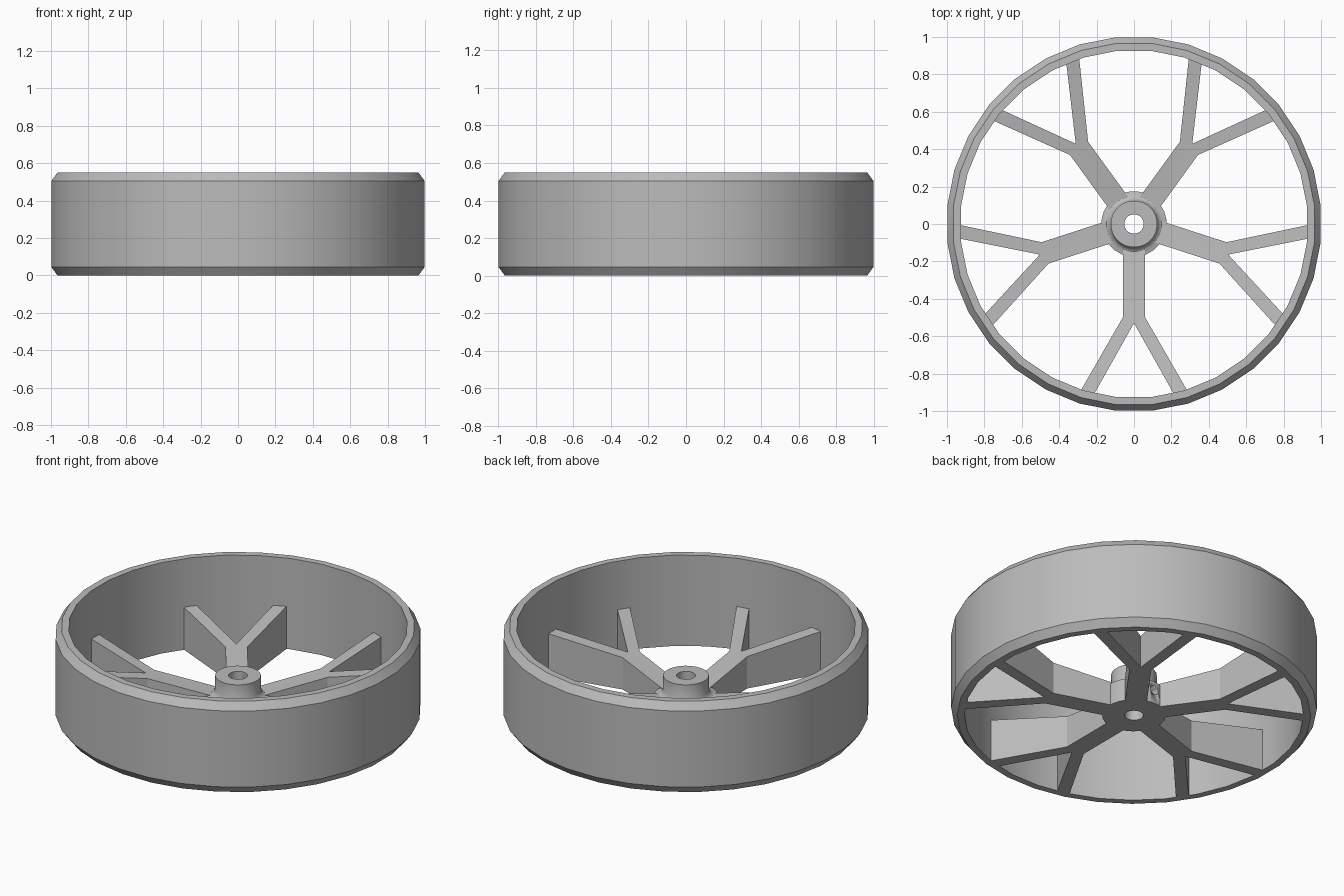
import bpy, bmesh, math
from mathutils import Matrix

if "Cube" in bpy.data.objects:
    bpy.data.objects.remove(bpy.data.objects["Cube"])

GREY = (0.5, 0.5, 0.5, 1)
grey = bpy.data.materials.new("plain grey")
grey.use_nodes = True
grey.diffuse_color = GREY
grey.node_tree.nodes["Principled BSDF"].inputs["Base Color"].default_value = GREY


def finish(name, bm, angle=30):
    """Turn a bmesh into a shaded object."""
    bmesh.ops.recalc_face_normals(bm, faces=bm.faces)
    mesh = bpy.data.meshes.new(name)
    bm.to_mesh(mesh)
    bm.free()
    obj = bpy.data.objects.new(name, mesh)
    bpy.context.collection.objects.link(obj)
    mesh.materials.append(grey)
    bpy.ops.object.select_all(action="DESELECT")
    obj.select_set(True)
    bpy.context.view_layer.objects.active = obj
    bpy.ops.object.shade_smooth_by_angle(angle=math.radians(angle))
    return obj


def lathe(name, profile, sides):
    """Spin a closed (radius, height) profile into a ring."""
    bm = bmesh.new()
    rings = []
    for i in range(sides):
        a = 2 * math.pi * (i + 0.5) / sides
        rings.append([bm.verts.new((r * math.cos(a), r * math.sin(a), z)) for r, z in profile])
    n = len(profile)
    for i in range(sides):
        here, there = rings[i], rings[(i + 1) % sides]
        for j in range(n):
            k = (j + 1) % n
            bm.faces.new((here[j], there[j], there[k], here[k]))
    return finish(name, bm)


def spoke_top(x, y):
    return 0.118 + 0.15 * math.hypot(x, y)


# Rim band with chamfered edges
lathe("rim", [(0.93, 0), (0.97, 0), (1.003, 0.045), (1.003, 0.505), (0.97, 0.55), (0.93, 0.55)], 32)

# Hub with a flared base and a through bore
hub = lathe("hub", [(0.052, 0), (0.175, 0), (0.175, 0.135), (0.15, 0.14), (0.135, 0.15),
                    (0.125, 0.17), (0.125, 0.255), (0.052, 0.255)], 24)

# Set screw hole through the back of the hub
bm = bmesh.new()
bmesh.ops.create_cone(bm, cap_ends=True, segments=16, radius1=0.028, radius2=0.028, depth=0.28,
                      matrix=Matrix.Translation((0, 0.15, 0.085)) @ Matrix.Rotation(math.pi / 2, 4, "X"))
cutter = finish("screw_hole_cutter", bm)
cutter.hide_render = True
cut = hub.modifiers.new("screw hole", "BOOLEAN")
cut.operation = "DIFFERENCE"
cut.solver = "EXACT"
cut.object = cutter
bpy.context.view_layer.objects.active = hub
bpy.ops.object.modifier_apply(modifier=cut.name)
bpy.data.objects.remove(cutter)

# Five forked spokes whose tops rise toward the rim
half = [
    [(0, -0.13), (0.06, -0.13), (0.06, -0.5), (0, -0.53)],
    [(0.06, -0.5), (0.29, -0.9), (0.222, -0.925), (0, -0.53)],
]
for s in range(5):
    bm = bmesh.new()
    for side in (1, -1):
        for quad in half:
            corners = [(side * x, y) for x, y in quad]
            low = [bm.verts.new((x, y, 0)) for x, y in corners]
            high = [bm.verts.new((x, y, spoke_top(x, y))) for x, y in corners]
            bm.faces.new(low)
            bm.faces.new(high)
            for j in range(4):
                k = (j + 1) % 4
                # Leave the shared inner walls open
                shared = {corners[j], corners[k]}
                if all(x == 0 for x, y in shared) or shared == {(side * 0.06, -0.5), (0, -0.53)}:
                    continue
                bm.faces.new((low[j], low[k], high[k], high[j]))
    bmesh.ops.remove_doubles(bm, verts=bm.verts, dist=0.0001)
    bmesh.ops.rotate(bm, verts=bm.verts, matrix=Matrix.Rotation(s * math.tau / 5, 3, "Z"))
    finish(f"spoke_{s + 1}", bm, 25)
